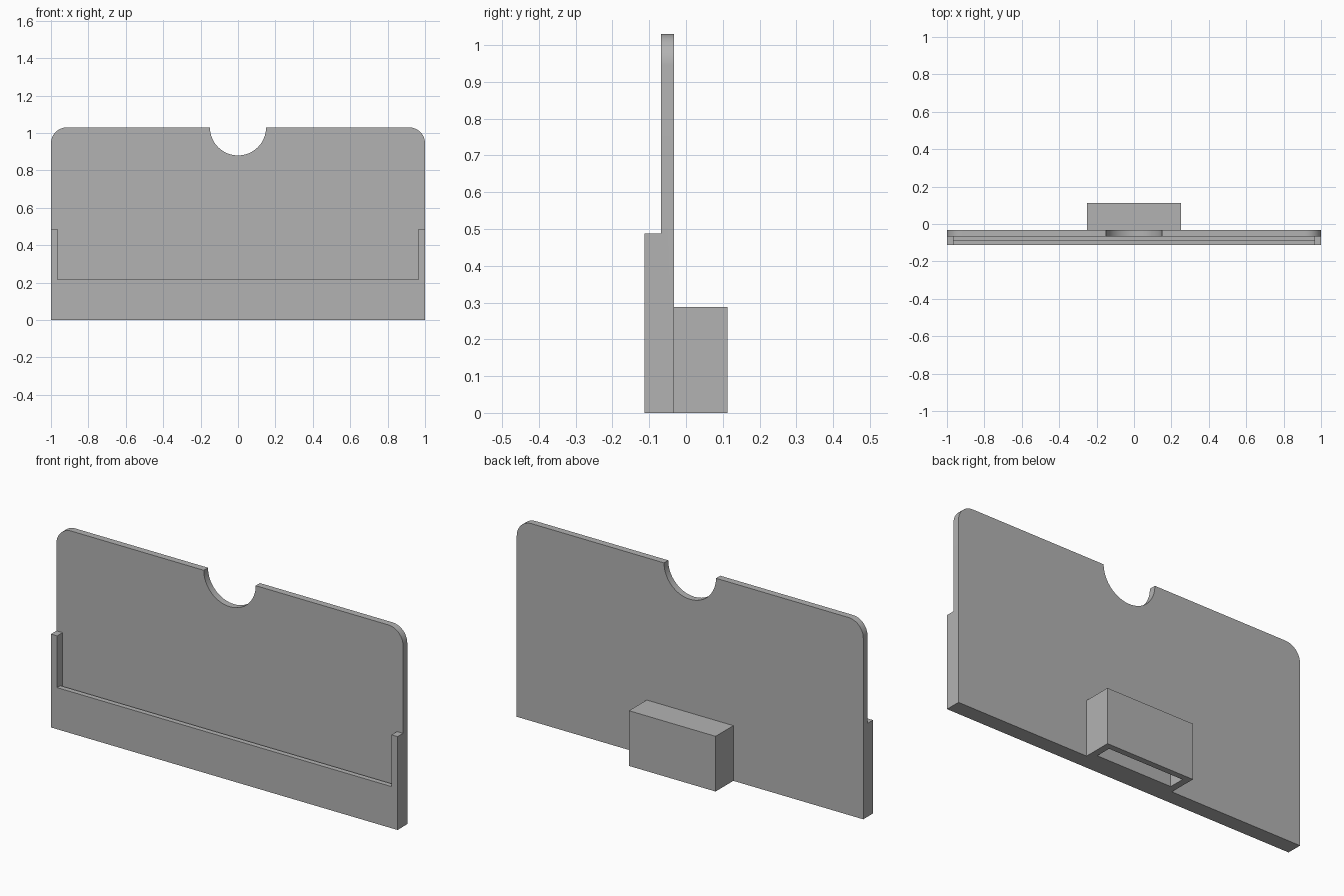
import bpy
import bmesh
from math import cos, sin, pi, radians

cube = bpy.data.objects.get("Cube")
if cube:
    bpy.data.objects.remove(cube, do_unlink=True)

GREY = (0.45, 0.45, 0.45, 1.0)
mat = bpy.data.materials.new("plain grey")
mat.use_nodes = True
mat.diffuse_color = GREY
mat.node_tree.nodes["Principled BSDF"].inputs["Base Color"].default_value = GREY

HEIGHT, CORNER, NOTCH = 1.03, 0.085, 0.15
FRONT, PLATE_FRONT, PLATE_BACK, BACK = -0.113, -0.068, -0.033, 0.113
WALL = 0.035


def arc(cx, cz, r, start, end, steps):
    return [(cx + r * cos(start + (end - start) * i / steps),
             cz + r * sin(start + (end - start) * i / steps))
            for i in range(steps + 1)]


def prism(name, outline, y0, y1):
    """Extrude an x-z outline from y0 to y1."""
    bm = bmesh.new()
    face = bm.faces.new([bm.verts.new((x, y0, z)) for x, z in outline])
    moved = bmesh.ops.extrude_face_region(bm, geom=[face])["geom"]
    verts = [g for g in moved if isinstance(g, bmesh.types.BMVert)]
    bmesh.ops.translate(bm, verts=verts, vec=(0, y1 - y0, 0))
    bmesh.ops.recalc_face_normals(bm, faces=bm.faces[:])
    mesh = bpy.data.meshes.new(name)
    bm.to_mesh(mesh)
    bm.free()
    mesh.materials.append(mat)
    obj = bpy.data.objects.new(name, mesh)
    bpy.context.collection.objects.link(obj)
    return obj


def block(name, half, y0, y1, z0, z1):
    return prism(name, [(-half, z0), (half, z0), (half, z1), (-half, z1)], y0, y1)


def combine(target, other, operation):
    """Apply a boolean and discard the helper."""
    other.hide_render = True
    mod = target.modifiers.new(operation.lower(), 'BOOLEAN')
    mod.operation, mod.solver, mod.object = operation, 'EXACT', other
    bpy.ops.object.select_all(action='DESELECT')
    bpy.context.view_layer.objects.active = target
    target.select_set(True)
    bpy.ops.object.modifier_apply(modifier=mod.name)
    bpy.data.objects.remove(other, do_unlink=True)


# Back plate with rounded top corners and a half-round thumb notch
outline = [(-1, 0), (1, 0)]
outline += arc(1 - CORNER, HEIGHT - CORNER, CORNER, 0, pi / 2, 12)
outline += arc(0, HEIGHT, NOTCH, 0, -pi, 32)
outline += arc(CORNER - 1, HEIGHT - CORNER, CORNER, pi / 2, pi, 12)
holder = prism("card_holder", outline, PLATE_FRONT, PLATE_BACK)

# Front tray: two side posts, a low lip and a narrow slot behind it
combine(holder, block("tray", 1, FRONT, -0.05, 0, 0.487), 'UNION')
combine(holder, block("tray_opening", 1 - WALL, FRONT - 0.1, PLATE_FRONT, 0.217, 0.6), 'DIFFERENCE')
combine(holder, block("card_slot", 1 - WALL, -0.086, PLATE_FRONT, WALL, 0.4), 'DIFFERENCE')

# Rear socket, hollow from underneath
socket = block("rear_socket", 0.25, PLATE_BACK, BACK, 0, 0.288)
combine(socket, block("socket_hollow", 0.215, 0, 0.082, -0.1, 0.255), 'DIFFERENCE')

# Smooth arcs, sharp edges
for obj in (holder, socket):
    bpy.ops.object.select_all(action='DESELECT')
    bpy.context.view_layer.objects.active = obj
    obj.select_set(True)
    bpy.ops.object.shade_smooth_by_angle(angle=radians(30))
